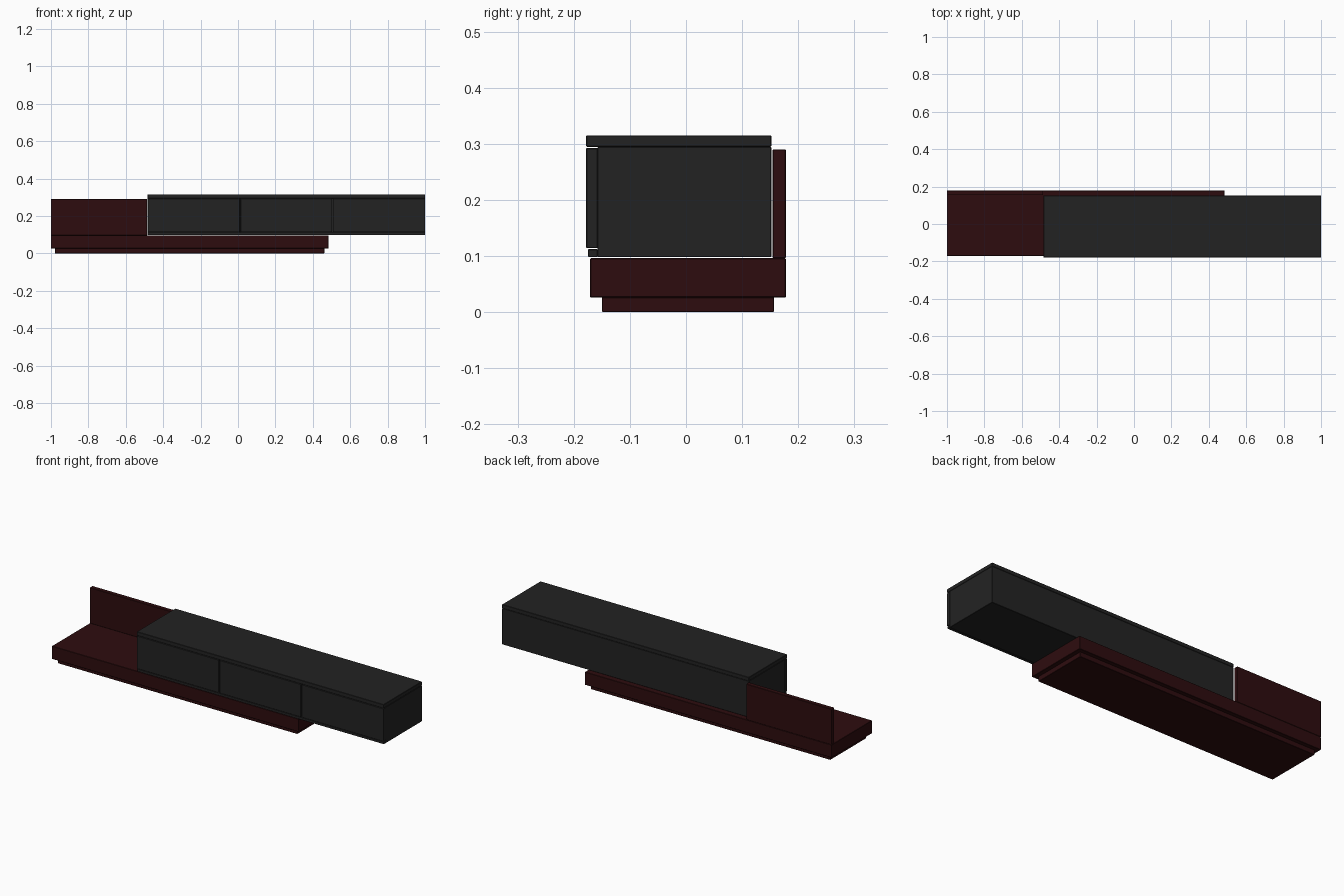
import bpy

if "Cube" in bpy.data.objects:
    bpy.data.objects.remove(bpy.data.objects["Cube"])


def material(name, rgb):
    m = bpy.data.materials.new(name)
    m.diffuse_color = (*rgb, 1)
    m.use_nodes = True
    m.node_tree.nodes["Principled BSDF"].inputs["Base Color"].default_value = m.diffuse_color
    return m


BROWN = material("dark red brown wood", (0.027, 0.0038, 0.0045))
BLACK = material("charcoal lacquer", (0.0165, 0.0165, 0.0165))


def box(name, x, y, z, mat, bevel=0.0015):
    """Box from (min, max) ranges with tiny softened edges."""
    bpy.ops.mesh.primitive_cube_add(
        size=1, location=[(a + b) / 2 for a, b in (x, y, z)])
    o = bpy.context.object
    o.name = name
    o.scale = [b - a for a, b in (x, y, z)]
    bpy.ops.object.transform_apply(location=False, rotation=False, scale=True)
    o.data.materials.append(mat)
    if bevel:
        mod = o.modifiers.new("soft edges", 'BEVEL')
        mod.width = bevel
        mod.segments = 1
    return o


# Lower brown bench: recessed plinth, thick slab, upright back panel
box("plinth", (-0.978, 0.462), (-0.15, 0.157), (0, 0.027), BROWN)
box("base_slab", (-1, 0.484), (-0.171, 0.178), (0.026, 0.096), BROWN)
box("back_panel", (-1, -0.486), (0.154, 0.178), (0.096, 0.29), BROWN)

# Upper charcoal cabinet: body, lid and bottom board
X0, X1 = -0.484, 1.0
box("cabinet_body", (X0, X1), (-0.158, 0.152), (0.098, 0.2945), BLACK)
box("cabinet_top", (X0, X1), (-0.178, 0.152), (0.2945, 0.315), BLACK)
box("cabinet_bottom_rail", (X0, X1), (-0.175, -0.157), (0.098, 0.112), BLACK)

# Three drawer fronts with narrow gaps
edges = [X0, 0.0115, 0.505, X1]
for i in range(3):
    a = edges[i] + (0.002 if i > 0 else 0)
    b = edges[i + 1] - (0.002 if i < 2 else 0)
    box(f"drawer_front_{i + 1}", (a, b), (-0.178, -0.157), (0.114, 0.2925), BLACK)
